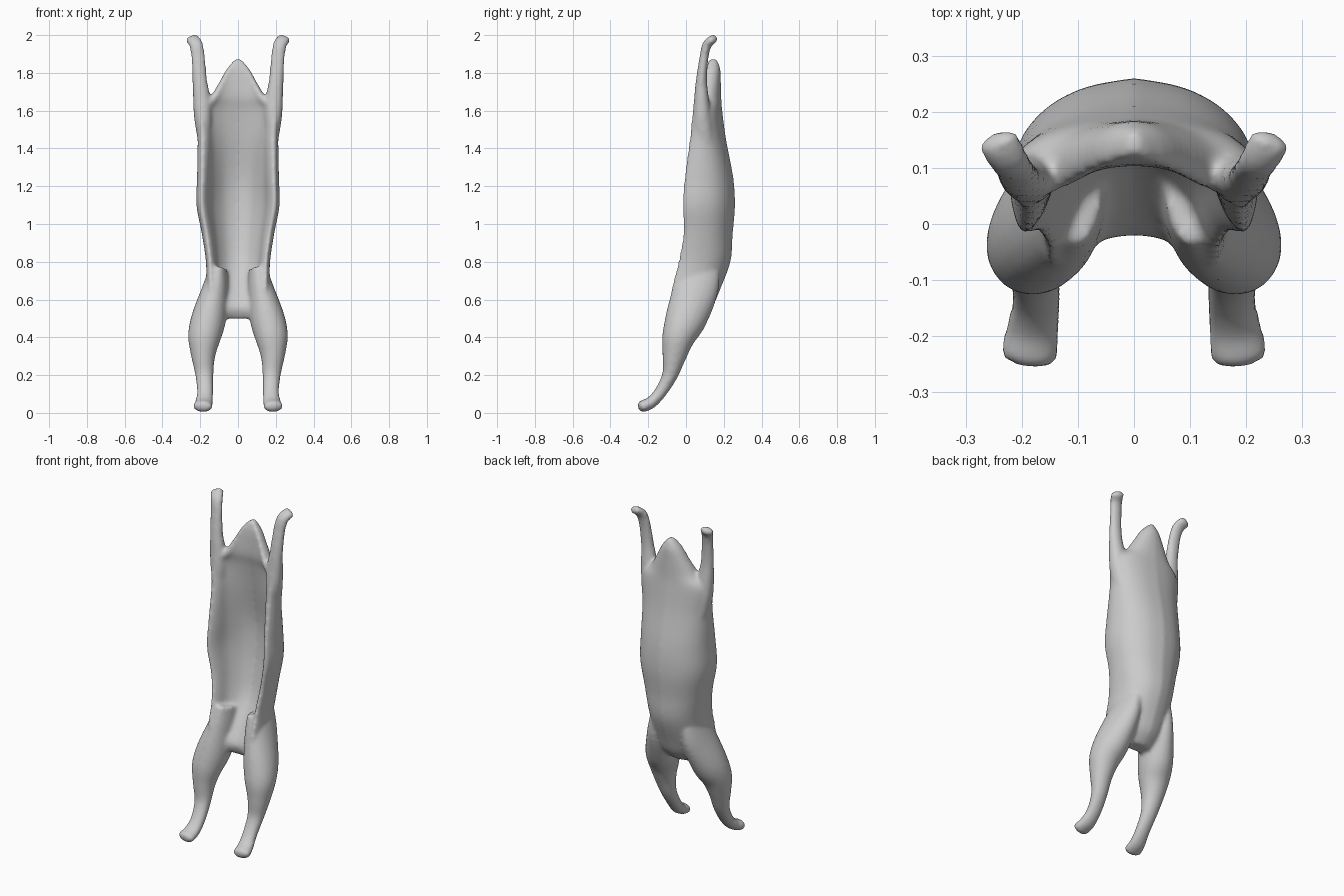
import bpy, bmesh, math
from mathutils import Vector

if "Cube" in bpy.data.objects:
    bpy.data.objects.remove(bpy.data.objects["Cube"])


def spline(rows, n):
    """Catmull-Rom interpolation through rows of numbers, n steps per span."""
    out = []
    for i in range(len(rows) - 1):
        p = [rows[max(0, min(len(rows) - 1, i + k))] for k in (-1, 0, 1, 2)]
        for s in range(n):
            t = s / n
            out.append([0.5 * (2 * b + (c - a) * t + (2 * a - 5 * b + 4 * c - d) * t * t
                               + (3 * b - a - 3 * c + d) * t ** 3)
                        for a, b, c, d in zip(*p)])
    out.append(list(rows[-1]))
    return out


def skin(bm, rings):
    """Bridge rings of points into a closed shell."""
    vs = [[bm.verts.new(p) for p in r] for r in rings]
    n = len(vs[0])
    faces = [bm.faces.new((a[i], a[(i + 1) % n], b[(i + 1) % n], b[i]))
             for a, b in zip(vs, vs[1:]) for i in range(n)]
    faces += [bm.faces.new(vs[0]), bm.faces.new(vs[-1])]
    bmesh.ops.recalc_face_normals(bm, faces=faces)


def limb(bm, path, side):
    """Elliptical tube along rows of x, y, z, side radius, depth radius; rounded tip."""
    rows = spline(path, 5)
    rings = []
    for i, (x, y, z, rx, ry) in enumerate(rows):
        a, b = rows[max(i - 1, 0)], rows[min(i + 1, len(rows) - 1)]
        t = (Vector(b[:3]) - Vector(a[:3])).normalized()
        u = (Vector((1, 0, 0)) - t * t.x).normalized()
        v = t.cross(u)
        frame = (Vector((x, y, z)), u, v, rx, ry)
        steps = [(0, 1)]
        if i == len(rows) - 1:
            steps += [(math.sin(k) * 0.7, math.cos(k)) for k in (0.4, 0.8, 1.2, 1.45)]
        for ahead, s in steps:
            ring = []
            for k in range(20):
                q = math.tau * k / 20
                p = frame[0] + t * ahead * min(rx, ry) + u * rx * s * math.cos(q) + v * ry * s * math.sin(q)
                ring.append((p.x * side, p.y, p.z))
            rings.append(ring)
    skin(bm, rings)


# torso sections: z, half width, rim y, back y, cavity floor y
torso = [
    (0.50, 0.09, -0.02, 0.08, 0.00),
    (0.56, 0.13, -0.065, 0.14, -0.02),
    (0.65, 0.165, -0.075, 0.18, 0.03),
    (0.80, 0.170, -0.04, 0.236, 0.12),
    (0.95, 0.192, -0.015, 0.248, 0.16),
    (1.10, 0.220, -0.018, 0.260, 0.18),
    (1.25, 0.217, -0.008, 0.250, 0.18),
    (1.45, 0.214, 0.020, 0.212, 0.145),
    (1.60, 0.218, 0.038, 0.192, 0.12),
    (1.67, 0.150, 0.065, 0.187, 0.105),
    (1.75, 0.100, 0.090, 0.185, 0.105),
    (1.82, 0.060, 0.105, 0.182, 0.11),
    (1.872, 0.015, 0.120, 0.165, 0.125),
]


def torso_ring(z, w, yf, yb, yi):
    d, e = yb - yf, yi - yf
    half = [(0, yb), (0.4, yf + 0.94 * d), (0.72, yf + 0.8 * d), (0.93, yf + 0.58 * d),
            (1.0, yf + 0.28 * d), (0.9, yf), (0.74, yf + 0.16 * e),
            (0.6, yf + 0.55 * e), (0.32, yf + 0.88 * e), (0, yi)]
    half = spline(half, 3)
    full = half + [(-x, y) for x, y in half[-2:0:-1]]
    return [(x * w, y, z) for x, y in full]


hind_leg = [
    (0.105, 0.07, 0.76, 0.050, 0.11),
    (0.120, 0.05, 0.65, 0.072, 0.12),
    (0.155, 0.00, 0.50, 0.092, 0.11),
    (0.178, -0.04, 0.40, 0.087, 0.088),
    (0.184, -0.062, 0.30, 0.064, 0.064),
    (0.178, -0.085, 0.20, 0.048, 0.042),
    (0.174, -0.135, 0.11, 0.044, 0.033),
    (0.180, -0.185, 0.055, 0.048, 0.032),
    (0.187, -0.232, 0.034, 0.053, 0.032),
]
fore_leg = [
    (0.175, 0.10, 1.40, 0.030, 0.050),
    (0.185, 0.085, 1.55, 0.046, 0.050),
    (0.192, 0.082, 1.66, 0.047, 0.040),
    (0.202, 0.082, 1.76, 0.039, 0.030),
    (0.211, 0.095, 1.88, 0.037, 0.024),
    (0.222, 0.112, 1.95, 0.037, 0.025),
    (0.242, 0.146, 1.98, 0.039, 0.023),
]

# one body shell: hollow torso plus four mirrored limbs, fused by remeshing
bm = bmesh.new()
skin(bm, [torso_ring(*r) for r in spline(torso, 5)])
for side in (1, -1):
    limb(bm, hind_leg, side)
    limb(bm, fore_leg, side)
mesh = bpy.data.meshes.new("carcass")
bm.to_mesh(mesh)
bm.free()
body = bpy.data.objects.new("carcass", mesh)
bpy.context.collection.objects.link(body)

fuse = body.modifiers.new("fuse", 'REMESH')
fuse.mode = 'VOXEL'
fuse.voxel_size = 0.010
fuse.use_smooth_shade = True
soften = body.modifiers.new("soften", 'SMOOTH')
soften.factor = 0.5
soften.iterations = 8
